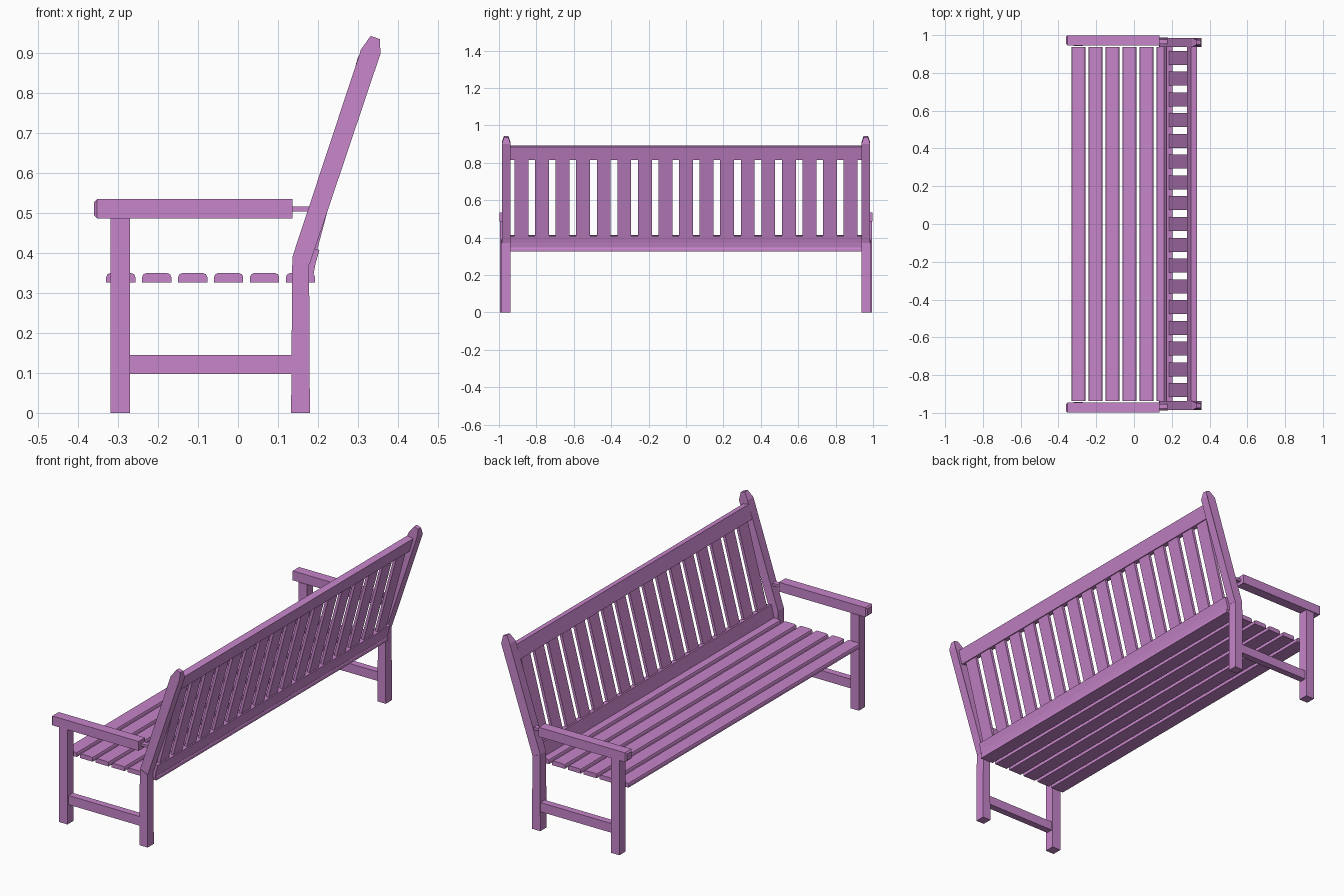
import bpy, bmesh

old = bpy.data.objects.get("Cube")
if old:
    bpy.data.objects.remove(old, do_unlink=True)

paint = bpy.data.materials.new("purple paint")
paint.use_nodes = True
PURPLE = (0.57, 0.235, 0.59, 1)
paint.diffuse_color = PURPLE
paint.node_tree.nodes["Principled BSDF"].inputs["Base Color"].default_value = PURPLE


def finish(name, bm, mirrored):
    bmesh.ops.recalc_face_normals(bm, faces=bm.faces)
    mesh = bpy.data.meshes.new(name)
    bm.to_mesh(mesh)
    bm.free()
    mesh.materials.append(paint)
    obj = bpy.data.objects.new(name, mesh)
    bpy.context.collection.objects.link(obj)
    if mirrored:
        mod = obj.modifiers.new("other end", "MIRROR")
        mod.use_axis = (False, True, False)
    return obj


def extrude(name, profile, y0, y1, mirrored=False, edit=None):
    """Extrude an (x, z) outline along y."""
    bm = bmesh.new()
    face = bm.faces.new([bm.verts.new((x, y0, z)) for x, z in profile])
    moved = bmesh.ops.extrude_face_region(bm, geom=[face])["geom"]
    verts = [g for g in moved if isinstance(g, bmesh.types.BMVert)]
    bmesh.ops.translate(bm, verts=verts, vec=(0, y1 - y0, 0))
    if edit:
        edit(bm)
    return finish(name, bm, mirrored)


def rect(x0, x1, z0, z1):
    return [(x0, z0), (x1, z0), (x1, z1), (x0, z1)]


# Legs and stretchers at both ends
extrude("front_leg", rect(-0.319, -0.27, 0, 0.488), 0.943, 0.994, True)
extrude("rear_leg", [(0.133, 0), (0.18, 0), (0.178, 0.372), (0.136, 0.39)],
        0.938, 0.988, True)
extrude("leg_stretcher", rect(-0.272, 0.135, 0.098, 0.145), 0.95, 0.985, True)


# Armrests with a chamfered front end
def chamfer_front(bm):
    edges = [e for e in bm.edges if all(v.co.x < -0.35 for v in e.verts)]
    bmesh.ops.bevel(bm, geom=edges, offset=0.007, segments=1, affect="EDGES")


extrude("armrest", rect(-0.36, 0.136, 0.487, 0.535), 0.946, 0.998, True,
        chamfer_front)
extrude("armrest_tenon", rect(0.13, 0.2, 0.504, 0.517), 0.952, 0.978, True)


# Leaning back posts, narrowed at the tip
def taper_tip(bm):
    for v in bm.verts:
        if v.co.z > 0.92:
            v.co.y += 0.012 if v.co.y < 0.96 else -0.012


extrude("back_post", [(0.136, 0.39), (0.179, 0.371), (0.357, 0.9),
                      (0.355, 0.936), (0.332, 0.944), (0.308, 0.91)],
        0.938, 0.985, True, taper_tip)

# Seat slats with eased top edges
for i in range(6):
    x0 = -0.33 + 0.09 * i
    x1 = x0 + 0.073
    extrude(f"seat_slat_{i + 1}",
            [(x0, 0.327), (x1, 0.327), (x1, 0.34), (x1 - 0.003, 0.347),
             (x1 - 0.01, 0.35), (x0 + 0.01, 0.35), (x0 + 0.003, 0.347),
             (x0, 0.34)], -0.937, 0.937)

# Back rails
extrude("lower_back_rail", [(0.156, 0.34), (0.188, 0.34), (0.194, 0.373),
                            (0.204, 0.408), (0.173, 0.414)], -0.94, 0.94)
extrude("top_back_rail", [(0.281, 0.822), (0.314, 0.816), (0.334, 0.886),
                          (0.301, 0.893)], -0.94, 0.94)

# Upright back slats
for i in range(17):
    y = 0.11 * (i - 8)
    extrude(f"back_slat_{i + 1}", [(0.181, 0.4), (0.196, 0.4), (0.311, 0.83),
                                   (0.296, 0.83)], y - 0.037, y + 0.037)
